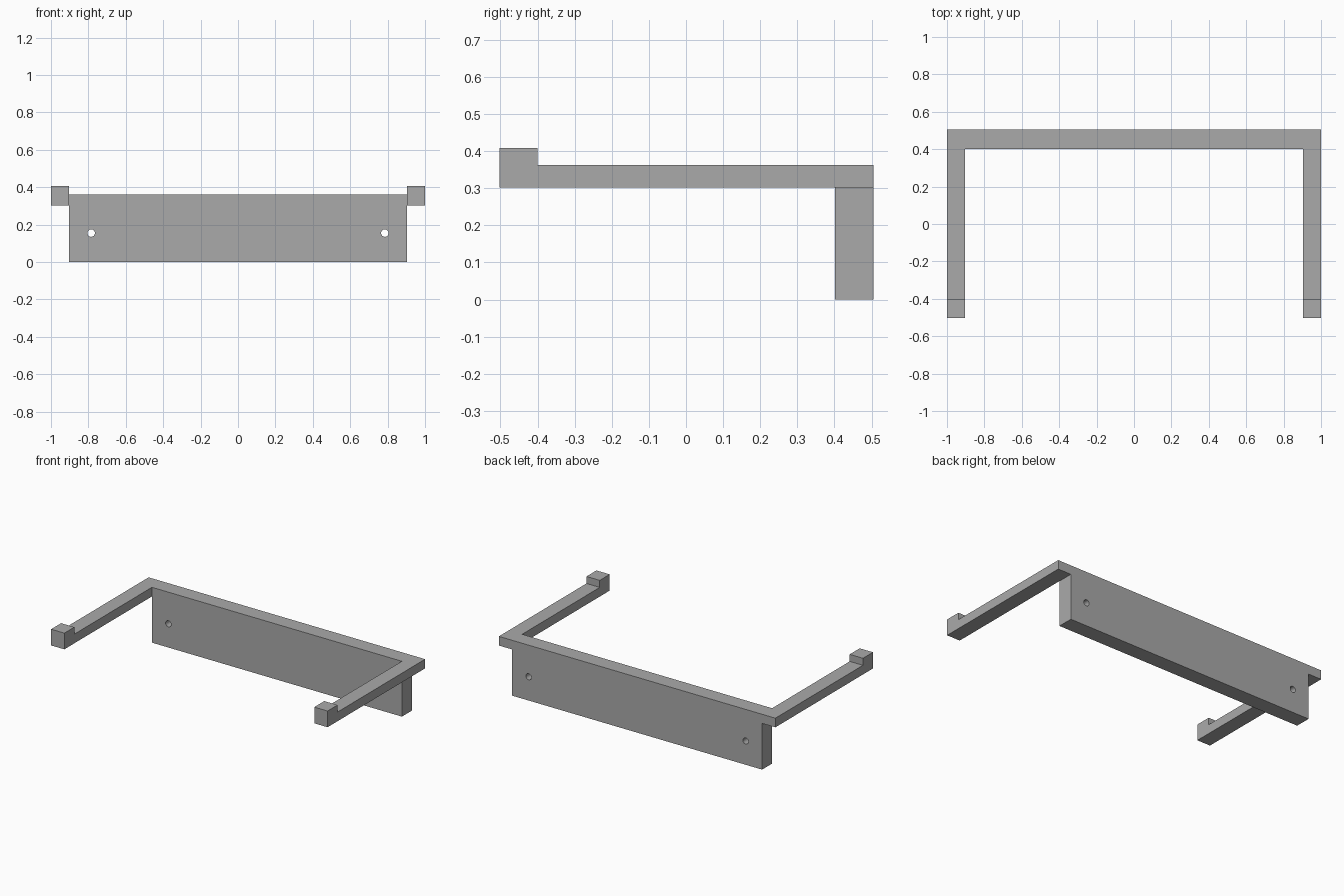
import bpy
import bmesh
from mathutils import Matrix, Vector

cube = bpy.data.objects.get("Cube")
if cube:
    bpy.data.objects.remove(cube)

# Single grey material
grey = bpy.data.materials.new("plain_grey")
grey.use_nodes = True
color = (0.4, 0.4, 0.4, 1)
grey.diffuse_color = color
grey.node_tree.nodes["Principled BSDF"].inputs["Base Color"].default_value = color

HALF, INNER = 1.0, 0.904        # outer and inner side of the arms
FRONT, BACK = -0.503, 0.505
PLATE_FRONT, LIP_BACK = 0.402, -0.4
ARM_LOW, ARM_TOP, LIP_TOP = 0.302, 0.362, 0.408


def prism(name, points, axis, low, high):
    """Extrude a flat outline along the x or z axis."""
    bm = bmesh.new()
    place = (lambda a, b: (low, a, b)) if axis == "x" else (lambda a, b: (a, b, low))
    face = bm.faces.new([bm.verts.new(place(a, b)) for a, b in points])
    shift = Vector((high - low, 0, 0) if axis == "x" else (0, 0, high - low))
    result = bmesh.ops.extrude_face_region(bm, geom=[face])
    moved = [g for g in result["geom"] if isinstance(g, bmesh.types.BMVert)]
    bmesh.ops.translate(bm, verts=moved, vec=shift)
    bmesh.ops.recalc_face_normals(bm, faces=bm.faces)
    return finish(name, bm)


def finish(name, bm):
    mesh = bpy.data.meshes.new(name)
    bm.to_mesh(mesh)
    bm.free()
    mesh.materials.append(grey)
    obj = bpy.data.objects.new(name, mesh)
    bpy.context.collection.objects.link(obj)
    return obj


# Hanging back plate, with the top rail between the arms
plate = prism("back_plate", [(-INNER, PLATE_FRONT), (INNER, PLATE_FRONT),
                             (INNER, BACK), (-INNER, BACK)], "z", 0, ARM_TOP)

# Arms with a raised lip at the front end
profile = [(FRONT, ARM_LOW), (BACK, ARM_LOW), (BACK, ARM_TOP),
           (LIP_BACK, ARM_TOP), (LIP_BACK, LIP_TOP), (FRONT, LIP_TOP)]
prism("left_arm", profile, "x", INNER, HALF)
prism("right_arm", profile, "x", -HALF, -INNER)

# Screw holes through the plate
bm = bmesh.new()
for side in (-1, 1):
    spot = Matrix.Translation((side * 0.785, 0.45, 0.155)) @ Matrix.Rotation(1.5708, 4, "X")
    bmesh.ops.create_cone(bm, cap_ends=True, segments=24, radius1=0.02,
                          radius2=0.02, depth=0.4, matrix=spot)
cutter = finish("hole_cutter", bm)
cutter.hide_render = True
cutter.hide_set(True)
holes = plate.modifiers.new("screw_holes", "BOOLEAN")
holes.operation = "DIFFERENCE"
holes.object = cutter
holes.solver = "EXACT"
